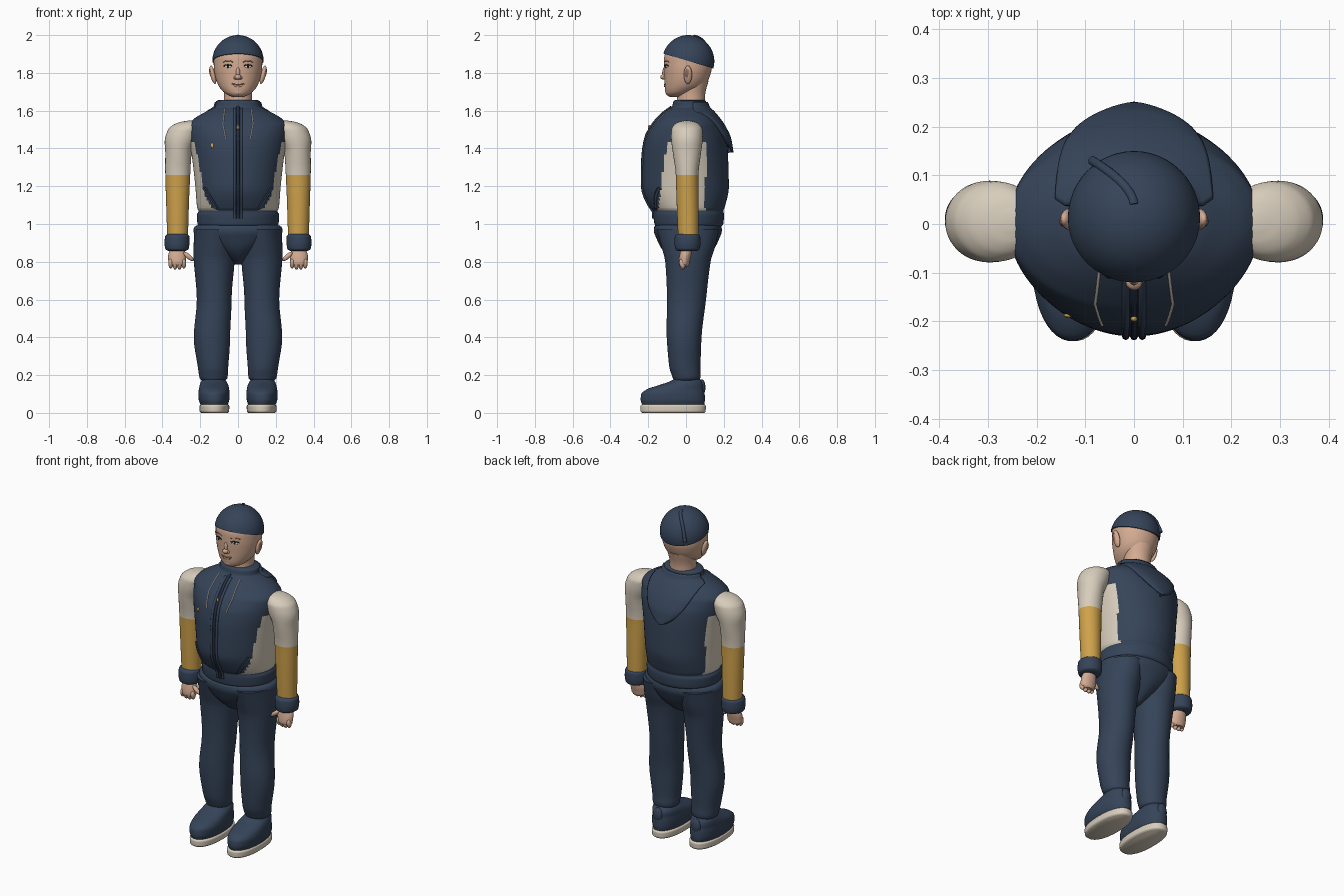
import bpy, bmesh
from math import sin, cos, pi, asin, sqrt, radians
from mathutils import Vector, Matrix

if "Cube" in bpy.data.objects:
    bpy.data.objects.remove(bpy.data.objects["Cube"])


def material(name, r, g, b):
    m = bpy.data.materials.new(name)
    m.use_nodes = True
    m.diffuse_color = (r, g, b, 1)
    bsdf = m.node_tree.nodes["Principled BSDF"]
    bsdf.inputs["Base Color"].default_value = (r, g, b, 1)
    bsdf.inputs["Roughness"].default_value = 0.8
    return m


NAVY = material("navy cloth", .036, .058, .10)
DARK = material("dark trim", .018, .028, .05)
CREAM = material("cream cloth", .68, .61, .50)
GOLD = material("gold cloth", .62, .36, .07)
SKIN = material("skin", .66, .41, .29)
LIP = material("lips", .38, .17, .12)
BLACK = material("black", .012, .01, .01)
WHITE = material("eye white", .75, .72, .68)


def finish(name, bm, mats, rule=None):
    bmesh.ops.recalc_face_normals(bm, faces=bm.faces)
    for f in bm.faces:
        f.smooth = True
        if rule:
            f.material_index = rule(f.calc_center_median())
    me = bpy.data.meshes.new(name)
    bm.to_mesh(me)
    bm.free()
    for m in mats:
        me.materials.append(m)
    me.set_sharp_from_angle(angle=radians(50))
    ob = bpy.data.objects.new(name, me)
    bpy.context.collection.objects.link(ob)
    return ob


def section(rings, z):
    """Monotone smooth interpolation of (z, x, y, rx, ry) rings."""
    n = len(rings)
    i = max(0, min(n - 2, sum(r[0] <= z for r in rings) - 1))

    def rise(j, k):
        return (rings[j + 1][k] - rings[j][k]) / (rings[j + 1][0] - rings[j][0])

    def slope(j, k):
        if j in (0, n - 1):
            return rise(min(j, n - 2), k)
        a, b = rise(j - 1, k), rise(j, k)
        return 2 * a * b / (a + b) if a * b > 0 else 0

    h = rings[i + 1][0] - rings[i][0]
    t = (z - rings[i][0]) / h
    return [rings[i][k] * (1 + 2 * t) * (1 - t) ** 2 + rings[i + 1][k] * t * t * (3 - 2 * t)
            + h * (slope(i, k) * t * (1 - t) ** 2 - slope(i + 1, k) * t * t * (1 - t))
            for k in range(1, 5)]


def loft(name, rings, mats, rule=None, side=1, seg=48, sub=4, p=2.0):
    bm = bmesh.new()
    heights = [a[0] + (b[0] - a[0]) * k / sub for a, b in zip(rings, rings[1:]) for k in range(sub)]
    rows = []
    for z in heights + [rings[-1][0]]:
        x, y, rx, ry = section(rings, z)
        row = []
        for k in range(seg):
            c, s = cos(2 * pi * k / seg), sin(2 * pi * k / seg)
            f = (abs(c) ** p + abs(s) ** p) ** (-1 / p)
            row.append(bm.verts.new((side * (x + rx * c * f), y + ry * s * f, z)))
        rows.append(row)
    for a, b in zip(rows, rows[1:]):
        for k in range(seg):
            bm.faces.new((a[k - 1], a[k], b[k], b[k - 1]))
    bm.faces.new(rows[0])
    bm.faces.new(rows[-1])
    return finish(name, bm, mats, rule)


def ball(name, loc, size, mat, tilt=0, axis='Y', seg=24):
    bm = bmesh.new()
    mx = Matrix.Translation(loc) @ Matrix.Rotation(tilt, 4, axis) @ Matrix.Diagonal((*size, 1))
    bmesh.ops.create_uvsphere(bm, u_segments=seg, v_segments=seg // 2, radius=1, matrix=mx)
    return finish(name, bm, [mat])


def tube(name, pts, r, mat):
    cu = bpy.data.curves.new(name, 'CURVE')
    cu.dimensions = '3D'
    cu.bevel_depth, cu.bevel_resolution, cu.use_fill_caps = r, 2, True
    sp = cu.splines.new('POLY')
    sp.points.add(len(pts) - 1)
    for q, co in zip(sp.points, pts):
        q.co = (*co, 1)
    tmp = bpy.data.objects.new(name, cu)
    bm = bmesh.new()
    me = bpy.data.meshes.new_from_object(tmp)
    bm.from_mesh(me)
    bpy.data.objects.remove(tmp)
    bpy.data.curves.remove(cu)
    bpy.data.meshes.remove(me)
    return finish(name, bm, [mat])


# Jacket body with cream side panels
TORSO = [(.985, 0, .015, .2, .17), (1.0, 0, .015, .215, .182), (1.05, 0, .014, .217, .187),
         (1.068, 0, .012, .209, .186), (1.085, 0, .008, .216, .196), (1.2, 0, -.002, .226, .229),
         (1.35, 0, -.003, .243, .226), (1.45, 0, -.001, .258, .214), (1.52, 0, .002, .262, .183),
         (1.555, 0, .006, .235, .158), (1.6, 0, .012, .16, .118), (1.622, 0, .018, .12, .092),
         (1.65, 0, .02, .116, .086), (1.657, 0, .021, .1, .075)]


def panel(c):
    t = (c.z - 1.07) / .33
    return int(0 < t < 1.1 and -.15 + .045 * t < c.y < .1 + .01 * t)


loft("jacket_body", TORSO, [NAVY, CREAM], panel, seg=96, sub=6)


def on_front(x, z, off=0.0):
    cx, cy, rx, ry = section(TORSO, z)
    return (x, cy - ry * sqrt(max(0, 1 - (x / rx) ** 2)) - off, z)


def front_line(x0, z0, x1, z1, off=0.0, n=16):
    return [on_front(x0 + (x1 - x0) * k / n, z0 + (z1 - z0) * k / n, off) for k in range(n + 1)]


# Zip, drawcords, pockets and badge
tube("zip_tape", front_line(0, 1.03, 0, 1.62), .008, DARK)
ball("zip_pull", on_front(0, 1.51, .008), (.007, .006, .014), GOLD)
ball("chest_badge", on_front(-.135, 1.415), (.009, .005, .013), GOLD)
for side, word in ((1, "left"), (-1, "right")):
    tube(word + "_zip_ridge", front_line(side * .017, 1.03, side * .017, 1.61), .008, NAVY)
    tube(word + "_drawcord", front_line(side * .07, 1.61, side * .08, 1.53)
         + front_line(side * .08, 1.53, side * .065, 1.45)[1:], .003, CREAM)
    tube(word + "_pocket", front_line(side * .18, 1.19, side * .115, 1.085), .008, NAVY)
    tube(word + "_pocket_slit", front_line(side * .173, 1.19, side * .108, 1.085), .006, DARK)

# Hood lying on the back
bm = bmesh.new()
bmesh.ops.create_grid(bm, x_segments=32, y_segments=24, size=1)
for v in bm.verts:
    u, t = v.co.x, (1 - v.co.y) / 2
    z = 1.645 - .265 * t
    cx, cy, rx, ry = section(TORSO, z)
    w = .145 * (1 - t ** 2.2) ** .75 + .008
    a = u * asin(min(.98, w / rx))
    lift = .008 + .022 * t ** .5 * (1 - abs(u) ** 4 * .5)
    v.co = ((rx + lift) * sin(a), cy + (ry + lift) * cos(a), z)
hood = finish("hood", bm, [NAVY])
mod = hood.modifiers.new("thickness", 'SOLIDIFY')
mod.thickness, mod.offset = .03, 1 if hood.data.polygons[0].normal.y < 0 else -1

# Trouser seat
loft("trouser_seat", [(.785, 0, .01, .02, .04), (.82, 0, .01, .06, .095), (.87, 0, .01, .135, .14),
                      (.92, 0, .01, .205, .165), (.965, 0, .01, .237, .18), (.985, 0, .01, .23, .178),
                      (1.0, 0, .012, .2, .165)], [NAVY])

LEG = [(.165, .13, .002, .055, .06), (.185, .13, .003, .074, .073), (.24, .132, -.006, .08, .082),
       (.4, .138, -.01, .096, .092), (.6, .126, .003, .092, .103), (.8, .126, .01, .108, .12),
       (.88, .122, .012, .113, .142), (.97, .12, .01, .112, .165)]
SLEEVE = [(.93, .32, .012, .055, .054), (1.1, .32, .009, .06, .058), (1.26, .319, .006, .066, .06),
          (1.38, .315, .005, .07, .075), (1.46, .297, .005, .088, .084), (1.5, .282, .005, .088, .082),
          (1.525, .268, .005, .075, .068), (1.54, .256, .005, .05, .045), (1.547, .25, .005, .015, .015)]
CUFF = [(.857, .323, .008, .045, .05), (.866, .323, .008, .061, .064), (.9, .323, .008, .066, .069),
        (.935, .322, .008, .064, .067), (.948, .32, .008, .05, .052)]
PALM = [(.775, .322, -.008, .03, .02), (.79, .322, -.01, .046, .028), (.83, .322, -.004, .048, .031),
        (.87, .322, .004, .036, .03)]
SOLE = [(0, .125, -.068, .07, .164), (.008, .125, -.068, .078, .172), (.036, .125, -.068, .079, .173),
        (.045, .125, -.068, .072, .166)]
SHOE = [(.042, .126, -.068, .072, .164), (.07, .127, -.07, .081, .17), (.1, .127, -.069, .083, .168),
        (.125, .127, -.056, .08, .151), (.145, .127, -.028, .076, .122), (.165, .128, -.002, .068, .088),
        (.18, .129, .006, .055, .068)]

for side, word in ((1, "left"), (-1, "right")):
    loft(word + "_trouser_leg", LEG, [NAVY], side=side)
    # Shoe with heel loop
    loft(word + "_sole", SOLE, [CREAM], side=side, p=2.3)
    loft(word + "_shoe", SHOE, [NAVY], side=side, p=2.2)
    ball(word + "_heel_loop", (side * .128, .085, .135), (.03, .018, .042), NAVY)
    # Sleeve, cuff and hand
    loft(word + "_sleeve", SLEEVE, [CREAM, GOLD], lambda c: int(c.z < 1.26), side)
    loft(word + "_cuff", CUFF, [NAVY], side=side)
    loft(word + "_palm", PALM, [SKIN], side=side, seg=24)
    for k in range(4):
        ball(f"{word}_finger_{k + 1}", (side * (.287 + .023 * k), -.02, .79 - .006 * (k in (1, 2))),
             (.0125, .016, .027), SKIN, radians(15), 'X', 12)
    ball(word + "_thumb", (side * .262, -.02, .828), (.013, .014, .034), SKIN, side * radians(50), 'Y', 12)
    # Ear
    ball(word + "_ear", (side * .133, .01, 1.79), (.014, .022, .05), SKIN, side * radians(14))
    ball(word + "_ear_hollow", (side * .144, .005, 1.797), (.007, .011, .026), LIP, side * radians(14))

# Head and neck
HEAD = [(1.672, 0, -.05, .025, .035), (1.682, 0, -.045, .052, .055), (1.7, 0, -.03, .078, .079),
        (1.735, 0, -.007, .104, .106), (1.78, 0, .005, .12, .12), (1.83, 0, .01, .128, .127),
        (1.88, 0, .01, .129, .126), (1.94, 0, .01, .1, .1), (1.975, 0, .01, .05, .05)]
loft("neck", [(1.6, 0, .025, .078, .075), (1.68, 0, .027, .074, .074), (1.76, 0, .035, .085, .085)], [SKIN])
loft("head", HEAD, [SKIN])


def on_face(x, z, off=0.0):
    cx, cy, rx, ry = section(HEAD, z)
    return (x, cy - ry * sqrt(1 - (x / rx) ** 2) - off, z)


def face_arc(x, z, half, bow):
    ts = [k / 4 - 1 for k in range(9)]
    return [on_face(x + half * t, z + bow * (1 - t * t)) for t in ts]


# Facial features
ball("nose_bridge", (0, -.114, 1.80), (.011, .012, .03), SKIN)
ball("nose_tip", (0, -.119, 1.778), (.017, .017, .014), SKIN)
ball("chin", (0, -.09, 1.7), (.032, .02, .02), SKIN)
tube("upper_lip", face_arc(0, 1.742, .032, -.004), .0035, LIP)
tube("lower_lip", face_arc(0, 1.735, .02, -.006), .005, SKIN)
for side, word in ((1, "left"), (-1, "right")):
    x = side * .053
    ball(word + "_eye", on_face(x, 1.834), (.019, .004, .007), WHITE, side * radians(22), 'Z')
    ball(word + "_iris", on_face(x, 1.835, .003), (.007, .003, .007), BLACK, side * radians(22), 'Z')
    tube(word + "_eyelid", face_arc(x, 1.837, .022, .006), .003, BLACK)
    tube(word + "_eyebrow", face_arc(x, 1.857, .026, .007), .0025, LIP)
    ball(word + "_nostril", (side * .013, -.113, 1.774), (.01, .01, .009), SKIN)

# Cap with a slanted rim and a curved ridge
CENTRE, SIZE = Vector((0, .012, 1.862)), Vector((.136, .138, .138))
bm = bmesh.new()
bmesh.ops.create_uvsphere(bm, u_segments=48, v_segments=32, radius=1,
                          matrix=Matrix.Translation(CENTRE) @ Matrix.Diagonal((*SIZE, 1)))
cut = bmesh.ops.bisect_plane(bm, geom=bm.verts[:] + bm.edges[:] + bm.faces[:], plane_co=(0, -.13, 1.905),
                             plane_no=(0, .08, .27), clear_inner=True)
bmesh.ops.holes_fill(bm, edges=[e for e in bm.edges if e.is_boundary])
finish("cap", bm, [NAVY])
ridge = []
for k in range(13):
    t = k / 12
    x, y = -.085 * t ** 1.7, .04 + .09 * t
    z = SIZE.z * sqrt(max(0, 1 - (x / SIZE.x) ** 2 - ((y - CENTRE.y) / SIZE.y) ** 2))
    ridge.append((x, y, CENTRE.z + z - .004))
tube("cap_ridge", ridge, .01, NAVY)
